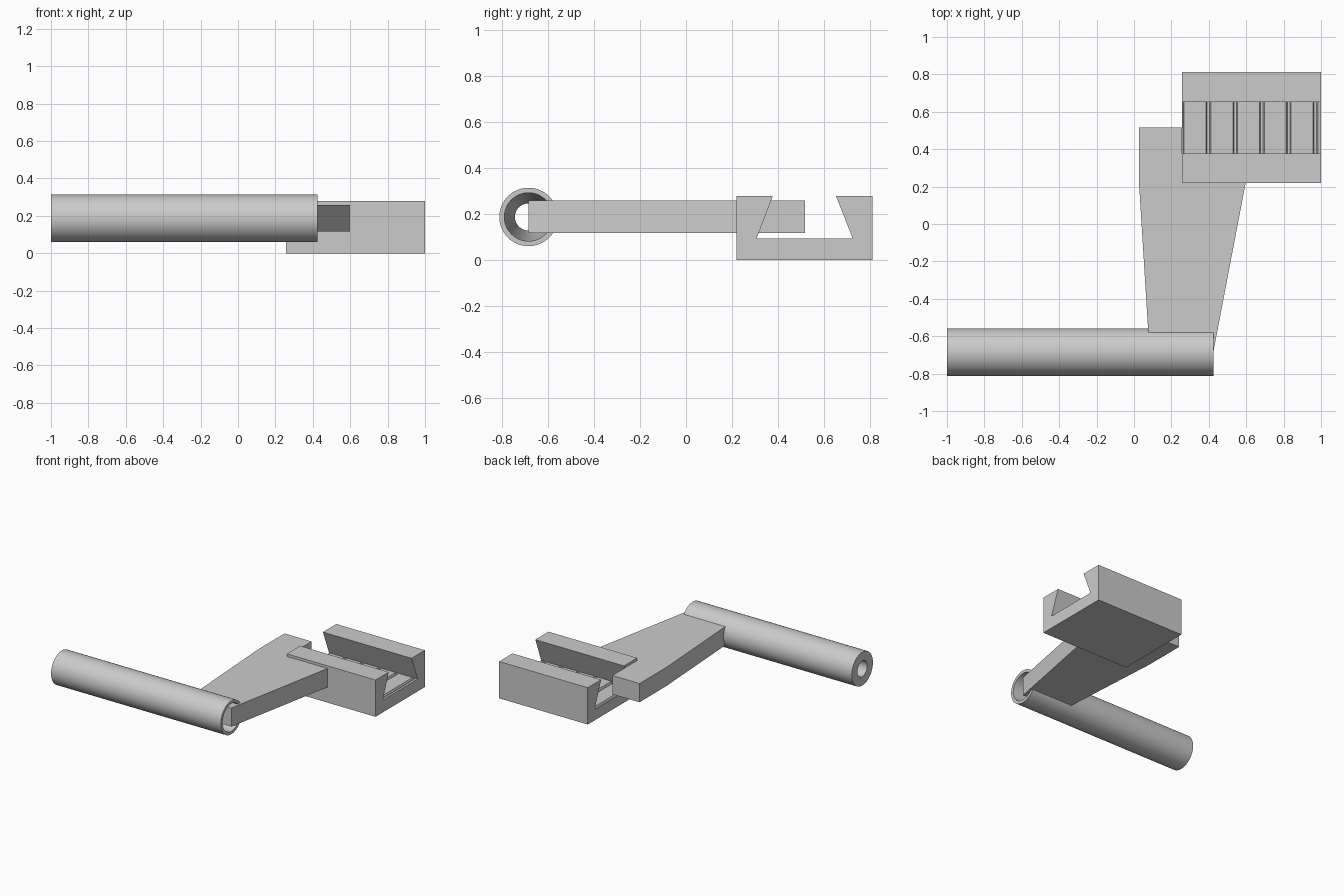
import bpy
import bmesh
from math import cos, sin, pi, radians
from mathutils import Vector

cube = bpy.data.objects.get("Cube")
if cube:
    bpy.data.objects.remove(cube, do_unlink=True)

grey = bpy.data.materials.new("light grey")
grey.use_nodes = True
grey.diffuse_color = (0.6, 0.6, 0.6, 1)
grey.node_tree.nodes["Principled BSDF"].inputs["Base Color"].default_value = grey.diffuse_color


def finish(name, bm):
    bmesh.ops.recalc_face_normals(bm, faces=bm.faces)
    mesh = bpy.data.meshes.new(name)
    bm.to_mesh(mesh)
    bm.free()
    mesh.materials.append(grey)
    obj = bpy.data.objects.new(name, mesh)
    bpy.context.collection.objects.link(obj)
    return obj


def add_prism(bm, points, offset):
    """Extrude a closed outline of 3D points along an offset."""
    face = bm.faces.new([bm.verts.new(p) for p in points])
    moved = bmesh.ops.extrude_face_region(bm, geom=[face], use_keep_orig=True)
    verts = [g for g in moved["geom"] if isinstance(g, bmesh.types.BMVert)]
    bmesh.ops.translate(bm, verts=verts, vec=Vector(offset))


# Dovetail rail, a channel profile run along x
RAIL_START, RAIL_END, FLOOR = 0.256, 1.0, 0.094
profile = [(0.22, 0), (0.812, 0), (0.812, 0.279), (0.652, 0.279),
           (0.725, FLOOR), (0.307, FLOOR), (0.378, 0.279), (0.22, 0.279)]
bm = bmesh.new()
add_prism(bm, [(RAIL_START, y, z) for y, z in profile], (RAIL_END - RAIL_START, 0, 0))
rail = finish("dovetail_rail", bm)

# Shallow tapered grooves across the channel floor
bm = bmesh.new()
for i in range(6):
    x = 0.255 + 0.143 * i
    section = [(x - 0.015, FLOOR + 0.005), (x + 0.015, FLOOR + 0.005),
               (x + 0.007, FLOOR - 0.015), (x - 0.007, FLOOR - 0.015)]
    add_prism(bm, [(px, 0.312, pz) for px, pz in section], (0, 0.408, 0))
cutter = finish("groove_cutter", bm)
cutter.hide_render = True
cutter.hide_set(True)
cut = rail.modifiers.new("grooves", "BOOLEAN")
cut.operation = "DIFFERENCE"
cut.solver = "EXACT"
cut.object = cutter
bpy.context.view_layer.objects.active = rail
rail.select_set(True)
bpy.ops.object.modifier_apply(modifier=cut.name)
bpy.data.objects.remove(cutter, do_unlink=True)

# Flat tapered arm that wraps the corner of the rail
outline = [(0.028, 0.517), (0.028, 0.2), (0.083, -0.685), (0.424, -0.685),
           (0.597, 0.22), (0.256, 0.22), (0.256, 0.517)]
bm = bmesh.new()
add_prism(bm, [(x, y, 0.117) for x, y in outline], (0, 0, 0.142))
finish("arm", bm)

# Hollow handle with a tapered bore
SIDES = 64
section = [(-1.0, 0.127), (0.424, 0.127), (0.424, 0.105), (-1.0, 0.059)]
bm = bmesh.new()
rings = []
for x, r in section:
    rings.append([bm.verts.new((x, -0.685 + r * cos(2 * pi * i / SIDES),
                                0.187 + r * sin(2 * pi * i / SIDES))) for i in range(SIDES)])
for k, ring in enumerate(rings):
    following = rings[(k + 1) % len(rings)]
    for i in range(SIDES):
        j = (i + 1) % SIDES
        bm.faces.new((ring[i], ring[j], following[j], following[i]))
handle = finish("handle_tube", bm)
bpy.ops.object.select_all(action="DESELECT")
handle.select_set(True)
bpy.context.view_layer.objects.active = handle
bpy.ops.object.shade_smooth_by_angle(angle=radians(30))
